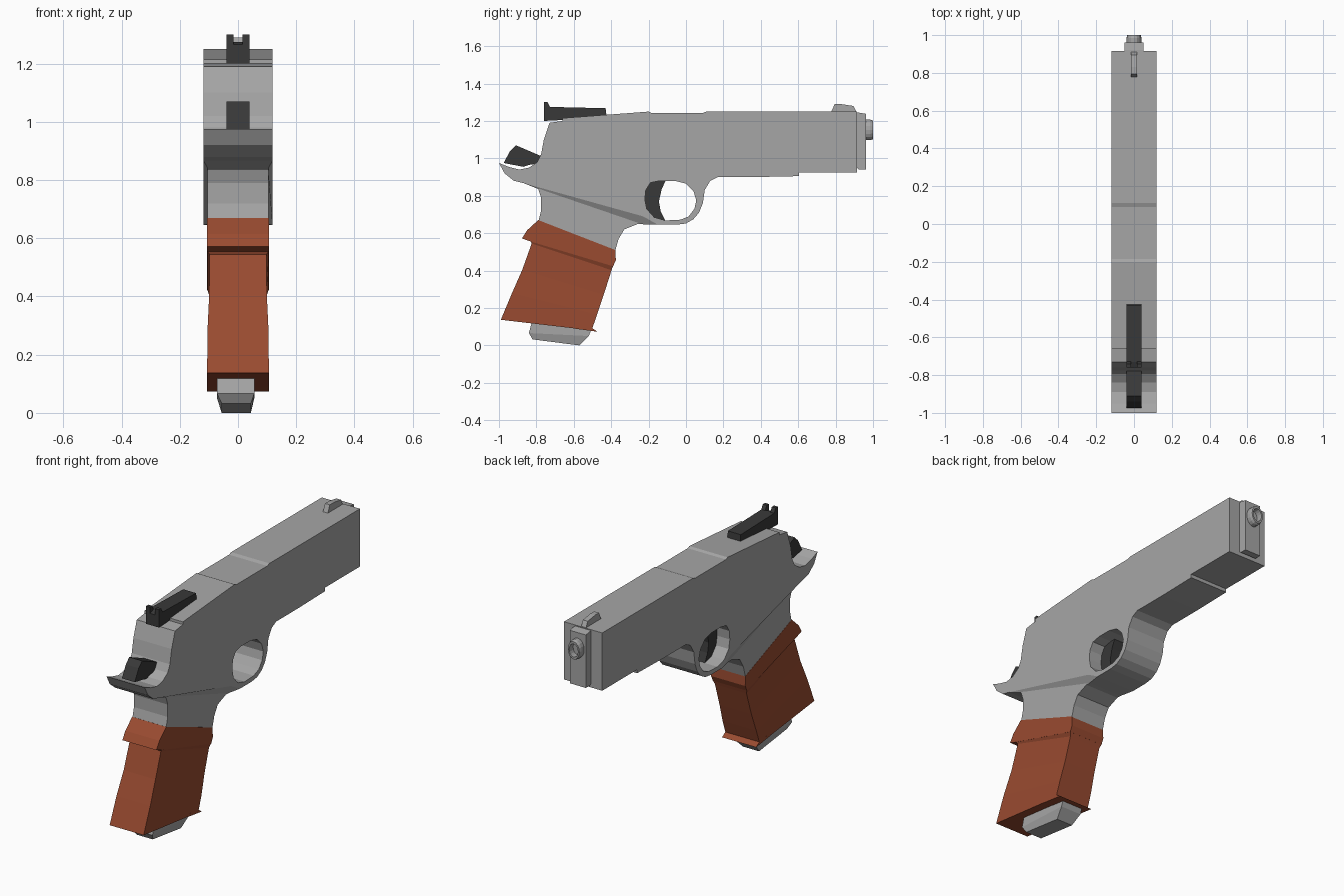
import bpy, bmesh, math


def material(name, rgb):
    m = bpy.data.materials.new(name)
    m.diffuse_color = (*rgb, 1)
    return m


WOOD = material("wood", (0.32, 0.07, 0.03))
BLACK = material("black", (0.04, 0.04, 0.04))
STEEL = material("steel", (0.38, 0.38, 0.38))


def profile(name, outlines, half, x=0, mat=STEEL):
    """Side outline(s) in (y, z), extruded across x; extra outlines are holes."""
    cu = bpy.data.curves.new(name, 'CURVE')
    cu.dimensions, cu.fill_mode, cu.extrude = '2D', 'BOTH', half
    for pts in outlines:
        s = cu.splines.new('POLY')
        s.points.add(len(pts) - 1)
        for p, (y, z) in zip(s.points, pts):
            p.co = (y, z, 0, 1)
        s.use_cyclic_u = True
    ob = bpy.data.objects.new(name, cu)
    bpy.context.collection.objects.link(ob)
    ob.rotation_euler = (math.pi / 2, 0, math.pi / 2)
    ob.location.x = x
    bpy.ops.object.select_all(action='DESELECT')
    ob.select_set(True)
    bpy.context.view_layer.objects.active = ob
    bpy.ops.object.convert(target='MESH')
    ob = bpy.context.object
    bpy.ops.object.shade_flat()
    ob.data.materials.clear()
    ob.data.materials.append(mat)
    return ob


def loft(name, rings, mat=STEEL):
    """Join rings of equal point count; cap the ends."""
    bm = bmesh.new()
    vs = [[bm.verts.new(p) for p in r] for r in rings]
    n = len(vs[0])
    for a, b in zip(vs, vs[1:]):
        for i in range(n):
            bm.faces.new((a[i], a[(i + 1) % n], b[(i + 1) % n], b[i]))
    bm.faces.new(vs[0])
    bm.faces.new(vs[-1])
    bmesh.ops.recalc_face_normals(bm, faces=bm.faces)
    me = bpy.data.meshes.new(name)
    bm.to_mesh(me)
    bm.free()
    me.materials.append(mat)
    ob = bpy.data.objects.new(name, me)
    bpy.context.collection.objects.link(ob)
    return ob


def section(back, front, x0, x1):
    return [(x0, *back), (x1, *back), (x1, *front), (x0, *front)]


# Slide, upper frame and trigger guard in one outline with an oval opening
guard_hole = [(-0.22, 0.78), (-0.215, 0.83), (-0.19, 0.87), (-0.14, 0.88), (-0.06, 0.88),
              (0.0, 0.865), (0.04, 0.825), (0.055, 0.775), (0.045, 0.73), (0.015, 0.69),
              (-0.03, 0.672), (-0.11, 0.668), (-0.17, 0.685), (-0.21, 0.73)]
profile("slide_and_frame", [[
    (-0.73, 1.19), (-0.66, 1.2), (-0.66, 1.215), (-0.2, 1.25), (-0.185, 1.243), (0.09, 1.243),
    (0.11, 1.25), (0.915, 1.25), (0.915, 0.925), (0.605, 0.925), (0.605, 0.905), (0.37, 0.9),
    (0.17, 0.9), (0.13, 0.88), (0.1, 0.83), (0.09, 0.76), (0.07, 0.71), (0.04, 0.675),
    (0.0, 0.652), (-0.05, 0.645), (-0.15, 0.645), (-0.23, 0.69), (-0.87, 0.868), (-0.92, 0.88),
    (-0.97, 0.92), (-1.0, 0.975), (-0.95, 0.955), (-0.89, 0.94), (-0.84, 0.95), (-0.795, 0.98),
    (-0.775, 1.02), (-0.76, 1.1)], guard_hole], 0.119)

# Narrower frame below, with a wedge that blends the two widths
profile("grip_frame", [[
    (-0.86, 0.868), (-0.84, 0.88), (-0.24, 0.71), (-0.15, 0.647), (-0.26, 0.648), (-0.33, 0.62),
    (-0.36, 0.57), (-0.38, 0.5), (-0.79, 0.66), (-0.775, 0.72), (-0.775, 0.79),
    (-0.79, 0.835), (-0.82, 0.86)]], 0.105)
loft("frame_blend", [
    [(s * 0.119, -0.87, 0.868), (s * 0.119, -0.23, 0.69), (s * 0.119, -0.15, 0.645),
     (s * 0.104, -0.24, 0.648), (s * 0.104, -0.8, 0.84)] for s in (-1, 1)])

# Trigger with curved face
profile("trigger", [[
    (-0.23, 0.89), (-0.105, 0.89), (-0.13, 0.835), (-0.145, 0.77), (-0.135, 0.715),
    (-0.11, 0.665), (-0.23, 0.665)]], 0.04, mat=BLACK)

# Hammer
profile("hammer", [[
    (-0.975, 0.975), (-0.94, 1.04), (-0.91, 1.07), (-0.77, 1.01), (-0.77, 0.975),
    (-0.84, 0.965), (-0.87, 0.955)]], 0.04, mat=BLACK)

# Rear sight with two posts, and front sight
profile("rear_sight", [[
    (-0.76, 1.2), (-0.76, 1.265), (-0.73, 1.275), (-0.43, 1.268), (-0.425, 1.23),
    (-0.66, 1.205)]], 0.04, mat=BLACK)
for side, s in (("left", -1), ("right", 1)):
    profile("rear_sight_post_" + side, [[
        (-0.76, 1.26), (-0.76, 1.3), (-0.74, 1.3), (-0.725, 1.27), (-0.725, 1.26)]],
        0.012, s * 0.028, BLACK)
profile("front_sight", [[
    (0.775, 1.245), (0.795, 1.29), (0.83, 1.29), (0.895, 1.28), (0.913, 1.245)]], 0.015)

# Nose plate and hollow muzzle
profile("nose_plate", [[
    (0.9, 1.245), (0.92, 1.245), (0.962, 1.238), (0.962, 0.94), (0.925, 0.94), (0.9, 0.96)]], 0.05)


def ring(y, k):
    return [(0.04 * k * math.cos(i * math.pi / 8), y, 1.152 + 0.055 * k * math.sin(i * math.pi / 8))
            for i in range(16)]


loft("muzzle", [ring(0.95, 1), ring(0.985, 1), ring(1.0, 0.9), ring(1.0, 0.68), ring(0.965, 0.68)])

# Wooden grip: collar with undercut, and flared handle
profile("grip_collar", [[
    (-0.79, 0.67), (-0.85, 0.615), (-0.877, 0.572), (-0.83, 0.555), (-0.39, 0.423),
    (-0.375, 0.455), (-0.378, 0.51)]], 0.106, mat=WOOD)
loft("grip_handle", [section(b, f, -w, w) for b, f, w in (
    ((-0.83, 0.557), (-0.39, 0.425), 0.106), ((-0.825, 0.545), (-0.398, 0.402), 0.098),
    ((-0.875, 0.405), (-0.44, 0.27), 0.099), ((-0.93, 0.28), (-0.475, 0.165), 0.105),
    ((-0.99, 0.137), (-0.505, 0.08), 0.106))], WOOD)
loft("grip_lip", [section(b, f, -0.106, 0.106) for b, f in (
    ((-0.6, 0.105), (-0.505, 0.095)), ((-0.6, 0.09), (-0.472, 0.073)))], WOOD)

# Magazine base with tapered bottom
loft("magazine_base", [section(b, f, x0, x1) for b, f, x0, x1 in (
    ((-0.82, 0.14), (-0.5, 0.1), -0.072, 0.056), ((-0.84, 0.066), (-0.52, 0.05), -0.072, 0.056),
    ((-0.82, 0.032), (-0.57, 0.0), -0.056, 0.044))])
